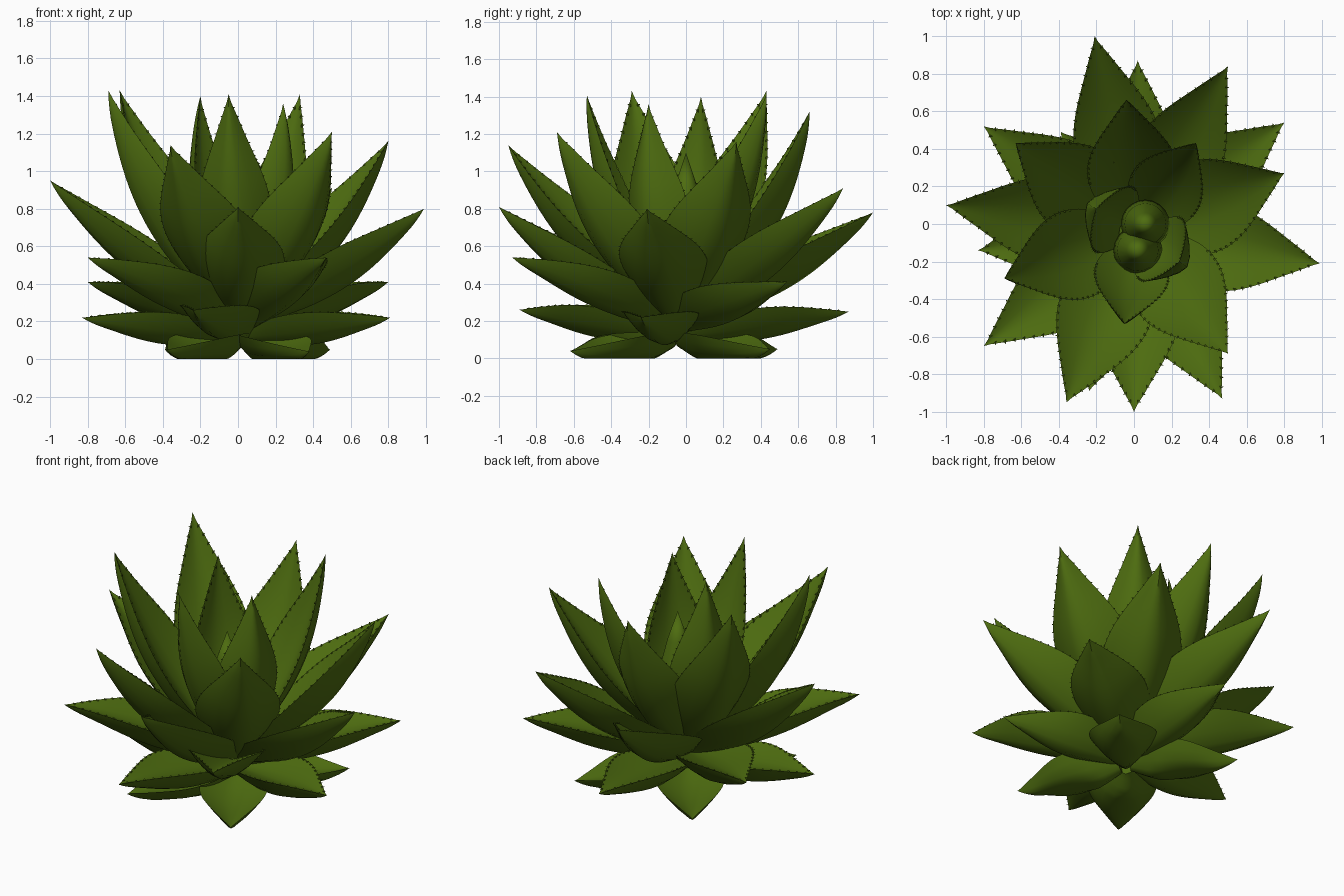
import bpy, bmesh, math
from mathutils import Vector

cube = bpy.data.objects.get("Cube")
if cube:
    bpy.data.objects.remove(cube)

leaf_green = bpy.data.materials.new("leaf_green")
leaf_green.use_nodes = True
colour = (0.075, 0.15, 0.005, 1)
leaf_green.diffuse_color = colour
leaf_green.node_tree.nodes["Principled BSDF"].inputs["Base Color"].default_value = colour

CENTRE = Vector((0.02, -0.05, 0))
UP = Vector((0, 0, 1))
OUTLINE = (0.45, 0.62, 0.8, 0.94, 1.0, 0.98, 0.87, 0.68, 0.45, 0.22, 0.0)
ROWS, COLS = 30, 10


def outline(t):
    """Relative half width along the leaf, smoothly interpolated."""
    last = len(OUTLINE) - 1
    i = min(int(t * last), last - 1)
    f = t * last - i
    a, b = OUTLINE[max(i - 1, 0)], OUTLINE[i]
    c, d = OUTLINE[i + 1], OUTLINE[min(i + 2, last)]
    return max(0, b + 0.5 * f * (c - a + f * (2*a - 5*b + 4*c - d + f * (3*(b - c) + d - a))))


def finish(bm, name):
    bmesh.ops.recalc_face_normals(bm, faces=bm.faces)
    mesh = bpy.data.meshes.new(name)
    bm.to_mesh(mesh)
    bm.free()
    obj = bpy.data.objects.new(name, mesh)
    mesh.materials.append(leaf_green)
    bpy.context.collection.objects.link(obj)
    bpy.ops.object.select_all(action='DESELECT')
    obj.select_set(True)
    bpy.context.view_layer.objects.active = obj
    bpy.ops.object.shade_smooth_by_angle(angle=math.radians(50))


def make_leaf(name, tip, base_z, half, reach, lift, cup, thick, teeth):
    """Channelled blade with a fleshy back, swept along a curved midrib."""
    tip = Vector(tip)
    flat = tip - CENTRE
    flat.z = 0
    radius = flat.length
    out = flat.normalized()
    side = UP.cross(out)
    base = CENTRE + out * 0.04 + UP * base_z
    bend = CENTRE + out * max(radius * reach, 0.27) + UP * (base_z + (tip.z - base_z) * lift)

    def frame(t):
        p = base * (1 - t)**2 + bend * 2 * t * (1 - t) + tip * t * t
        along = ((bend - base) * (1 - t) + (tip - bend) * t).normalized()
        return p, along, along.cross(side)

    def surface(t, u, back):
        p, along, normal = frame(t)
        w = half * outline(t)
        height = cup * w * (abs(u)**1.5 - 0.4)
        if back:
            height -= thick * half * outline(t)**0.65 * (1 - abs(u)**1.8)
        q = p + side * (u * w) + normal * height
        q.z = max(q.z, 0)
        return q

    bm = bmesh.new()
    us = [-math.cos(math.pi * i / COLS) for i in range(COLS + 1)]
    loop = [(u, False) for u in us] + [(u, True) for u in reversed(us[1:-1])]
    rings = [[bm.verts.new(surface(r / ROWS, u, b)) for u, b in loop] for r in range(ROWS)]
    point = bm.verts.new(tip)
    n = len(loop)
    for a, b in zip(rings, rings[1:]):
        for i in range(n):
            j = (i + 1) % n
            bm.faces.new((a[i], a[j], b[j], b[i]))
    for i in range(n):
        bm.faces.new((rings[-1][i], rings[-1][(i + 1) % n], point))
    bm.faces.new(rings[0])

    # Small thorns along both margins
    for k in range(teeth):
        t = 0.36 + 0.58 * k / max(teeth - 1, 1)
        for s in (-1, 1):
            p, along, normal = frame(t)
            edge = surface(t, s, False)
            inner = edge - side * s * 0.01
            ring = [inner + along * 0.009, inner + normal * 0.005,
                    inner - along * 0.009, inner - normal * 0.005]
            vs = [bm.verts.new(v) for v in ring]
            apex = bm.verts.new(edge + side * s * 0.008 + along * 0.006)
            for i in range(4):
                bm.faces.new((vs[i], vs[(i + 1) % 4], apex))
            bm.faces.new(vs)
    finish(bm, name)


# Each tier: base height, half width, reach, lift, cup, thickness, thorns, tips
TIERS = {
    "ground_leaf": (0.12, 0.2, 0.5, 0.75, 0.4, 0.45, 0,
                    [(-0.39, 0.49, 0.05), (0.49, 0.45, 0.05),
                     (0.38, -0.62, 0.04), (-0.38, -0.6, 0.05)]),
    "low_leaf": (0.15, 0.2, 0.5, 1.1, 0.36, 0.48, 12,
                 [(0.02, 0.87, 0.25), (-0.24, -0.89, 0.26),
                  (-0.83, -0.14, 0.22), (0.81, -0.24, 0.22)]),
    "spreading_leaf": (0.21, 0.225, 0.5, 0.78, 0.34, 0.46, 14,
                       [(0.8, 0.54, 0.41), (-0.8, 0.52, 0.41),
                        (-0.8, -0.65, 0.54), (0.47, -0.93, 0.54)]),
    "middle_leaf": (0.25, 0.235, 0.53, 0.48, 0.36, 0.46, 15,
                    [(-0.21, 1.0, 0.78), (0.5, 0.84, 0.91), (0.99, -0.21, 0.8),
                     (0, -1.0, 0.81), (-1.0, 0.1, 0.95)]),
    "upright_leaf": (0.28, 0.25, 0.58, 0.43, 0.34, 0.4, 16,
                     [(0.8, 0.27, 1.16), (0.5, -0.69, 1.21), (-0.36, -0.95, 1.14)]),
    "tall_leaf": (0.28, 0.24, 0.66, 0.42, 0.34, 0.4, 16,
                  [(-0.69, -0.29, 1.43), (-0.63, 0.43, 1.43), (-0.04, 0.66, 1.32)]),
    "inner_leaf": (0.3, 0.2, 0.7, 0.42, 0.4, 0.32, 16,
                   [(0.33, 0.43, 1.41), (-0.05, -0.53, 1.41),
                    (-0.2, 0.08, 1.4), (0.24, -0.2, 1.36)]),
}
for tier, (*shape, tips) in TIERS.items():
    for number, tip in enumerate(tips, 1):
        make_leaf(f"{tier}_{number}", tip, *shape)


def make_spindle(name, x, y, profile):
    """Solid of revolution from (radius, height) pairs."""
    bm = bmesh.new()
    verts = [bm.verts.new((x + r, y, z)) for r, z in profile]
    edges = [bm.edges.new(pair) for pair in zip(verts, verts[1:])]
    bmesh.ops.spin(bm, geom=verts + edges, cent=(x, y, 0), axis=UP,
                   angle=math.tau, steps=20)
    bmesh.ops.remove_doubles(bm, verts=bm.verts, dist=0.0005)
    finish(bm, name)


# Rolled young shoots and the stem core
BUD = [(0, 0.3), (0.08, 0.35), (0.13, 0.52), (0.11, 0.72), (0.06, 0.92), (0, 1.1)]
make_spindle("back_bud", 0.06, 0.0, BUD)
make_spindle("front_bud", 0.02, -0.14, [(r, z * 0.95) for r, z in BUD])
make_spindle("stem_core", CENTRE.x, CENTRE.y,
             [(0, 0.09), (0.07, 0.11), (0.1, 0.2), (0.1, 0.4), (0, 0.5)])
